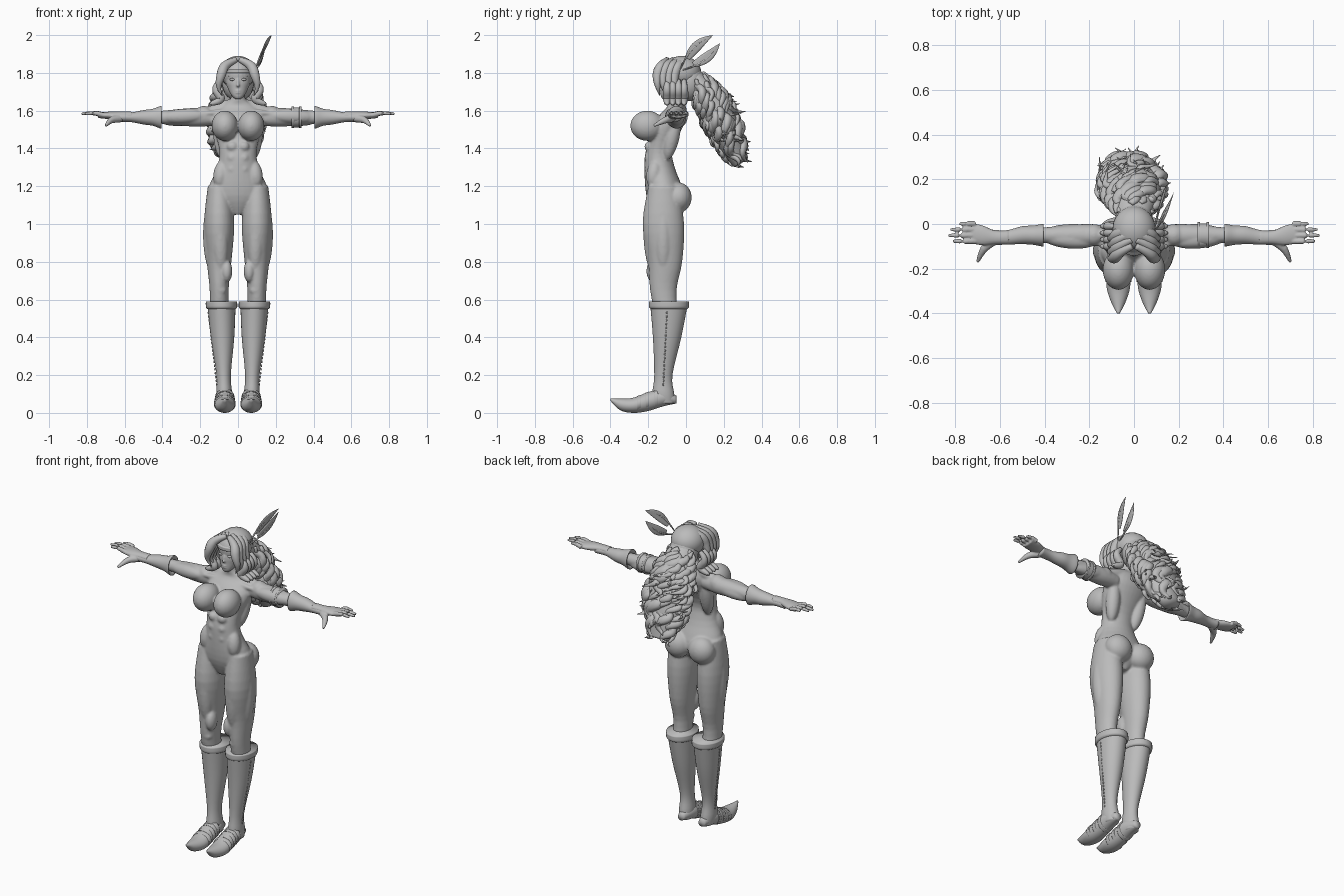
import bpy, bmesh, math, random
from mathutils import Vector, Matrix

if "Cube" in bpy.data.objects:
    bpy.data.objects.remove(bpy.data.objects["Cube"])
random.seed(7)

clay = bpy.data.materials.new("clay grey")
clay.use_nodes = True
clay.diffuse_color = (.5, .5, .5, 1)
clay.node_tree.nodes["Principled BSDF"].inputs["Base Color"].default_value = clay.diffuse_color

SIDE, BACK, UP = Matrix.Identity(3)
FRONT, DOWN = -BACK, -UP


def spline(rows, steps=4):
    """Catmull-Rom curve through rows of numbers."""
    rows = [Vector(row) for row in rows]
    result = []
    for i in range(len(rows) - 1):
        b, c = rows[i], rows[i + 1]
        a, d = rows[max(i - 1, 0)], rows[min(i + 2, len(rows) - 1)]
        for k in range(steps):
            t = k / steps
            result.append(b + ((c - a) * t + (a * 2 - b * 5 + c * 4 - d) * t * t
                               + (b * 3 - a - c * 3 + d) * t * t * t) / 2)
    return result + [rows[-1]]


def skin(mesh, rings, sides):
    """Close a surface over rings of (centre, u, v)."""
    loops = []
    for centre, u, v in rings:
        angles = [math.tau * k / sides for k in range(sides)]
        loops.append([mesh.verts.new(centre + u * math.cos(a) + v * math.sin(a)) for a in angles])
    for low, high in zip(loops, loops[1:]):
        for k in range(sides):
            mesh.faces.new((low[k - 1], low[k], high[k], high[k - 1]))
    mesh.faces.new(loops[0])
    mesh.faces.new(loops[-1])


def loft(mesh, axes, fixed, rows):
    """Rows hold position along the first axis, shift on the second axis,
    then the radii on the remaining axis and on the second axis."""
    along, shift = ["xyz".index(letter) for letter in axes]
    other = 3 - along - shift
    rings = []
    for position, offset, radius_other, radius_shift in spline(rows):
        centre, u, v = Vector(), Vector(), Vector()
        centre[along], centre[shift], centre[other] = position, offset, fixed
        u[other], v[shift] = radius_other, radius_shift
        rings.append((centre, u, v))
    skin(mesh, rings, 32)


def tube(mesh, points, radii, flat=1, side=SIDE):
    """Sweep an oval along a path; flat scales its radius along side."""
    path = spline([(*point, radius) for point, radius in zip(points, radii)])
    rings = []
    for i, row in enumerate(path):
        ahead, behind = path[min(i + 1, len(path) - 1)], path[max(i - 1, 0)]
        direction = (ahead - behind).to_3d().normalized()
        u = (side - direction * side.dot(direction)).normalized()
        rings.append((row.to_3d(), u * row[3] * flat, direction.cross(u) * row[3]))
    skin(mesh, rings, 10)


def strand(mesh, start, end, bulge, width, wave=Vector(), flat=1, side=BACK):
    """A tapered lock that bows along bulge and ripples along wave."""
    steps = [k / 8 for k in range(9)]
    points = [start.lerp(end, t) + bulge * math.sin(math.pi * t) + wave * math.sin(t * 9) for t in steps]
    radii = [width * math.sin(math.pi * (t * .8 + .18)) for t in steps]
    tube(mesh, points, radii, flat, side)


def blob(mesh, centre, *size):
    scale = Vector(size if len(size) == 3 else size * 3)
    place = Matrix.LocRotScale(Vector(centre), None, scale)
    bmesh.ops.create_uvsphere(mesh, u_segments=24, v_segments=16, radius=1, matrix=place)


def muscle(mesh, start, end, width):
    """A spindle between two landmarks."""
    turn = (end - start).to_track_quat("Z", "Y")
    scale = Vector((width, width, (end - start).length * .55))
    place = Matrix.LocRotScale(start.lerp(end, .5), turn, scale)
    bmesh.ops.create_uvsphere(mesh, u_segments=24, v_segments=16, radius=1, matrix=place)


def finish(mesh, name, mirror=True, voxel=0):
    bmesh.ops.recalc_face_normals(mesh, faces=mesh.faces)
    data = bpy.data.meshes.new(name)
    mesh.to_mesh(data)
    mesh.free()
    data.materials.append(clay)
    data.shade_smooth()
    part = bpy.data.objects.new(name, data)
    bpy.context.collection.objects.link(part)
    if mirror:
        part.modifiers.new("mirror", "MIRROR").use_mirror_merge = False
    if voxel:
        blend = part.modifiers.new("blend", "REMESH")
        blend.mode, blend.voxel_size, blend.use_smooth_shade = "VOXEL", voxel, True
        soften = part.modifiers.new("soften", "SMOOTH")
        soften.factor, soften.iterations = .5, 4


# Landmarks on the left half
arm_y, arm_z, leg_x = -.05, 1.565, .1
neck = Vector((0, arm_y, 1.65))
shoulder = Vector((.18, arm_y, arm_z))
elbow = Vector((.4, arm_y, arm_z))
waist = Vector((.08, -.13, 1.35))
hip = Vector((leg_x, -.12, 1.1))
knee = Vector((.09, -.12, .65))

# Body: trunk, legs and arms
body = bmesh.new()
loft(body, "zy", 0, [(1.05, -.12, .03, .05), (1.15, -.11, .16, .1), (1.3, -.14, .11, .08), (1.4, -.14, .1, .07),
                     (1.55, -.08, .14, .08), (1.62, -.05, .1, .05), (1.66, -.06, .04, .04), (1.72, -.06, .04, .04)])
loft(body, "zy", leg_x, [(1.2, -.12, .06, .08), (1, -.12, .08, .11), (.8, -.11, .065, .09),
                         (.65, -.12, .05, .07), (.5, -.1, .05, .06)])
loft(body, "xy", arm_z, [(x, arm_y, r, r) for x, r in ((.1, .04), (.2, .05), (.3, .045), (.4, .035), (.5, .03))])

# Muscles and curves of the body
blob(body, (.07, -.205, 1.52), .07, .09, .08)
blob(body, hip + BACK * .08 + UP * .04 - SIDE * .02, .08, .07, .08)
blob(body, shoulder + UP * .01, .05)
blob(body, knee + FRONT * .04, .03)
blob(body, knee + FRONT * .05 - SIDE * .03 + UP * .1, .03, .04, .06)
muscle(body, hip + FRONT * .07, knee + FRONT * .05 + UP * .1, .045)
muscle(body, hip + SIDE * .04, knee + SIDE * .04 + UP * .1, .05)
muscle(body, hip + BACK * .05, knee + BACK * .03, .05)
muscle(body, shoulder + FRONT * .03 + UP * .01, elbow + FRONT * .01, .04)
muscle(body, shoulder + BACK * .02, elbow + BACK * .01 + DOWN * .02, .035)
muscle(body, neck + BACK * .01, shoulder + UP * .02, .03)
muscle(body, neck + FRONT * .04 + DOWN * .05, shoulder + FRONT * .04 + UP * .02, .015)
muscle(body, shoulder - SIDE * .08, waist + BACK * .03, .04)
muscle(body, waist + FRONT * .03 + DOWN * .02, hip + FRONT * .06 + UP * .1, .04)
for row in range(3):
    blob(body, waist + FRONT * .065 - SIDE * .05 + UP * (row - 1) * .06, .03, .025, .028)
finish(body, "body", voxel=.007)

# Hands with four fingers and a forward thumb
hands = bmesh.new()
loft(hands, "xy", 1.575, [(.56, -.06, .02, .03), (.62, -.06, .02, .03), (.68, arm_y, .02, .045), (.74, -.04, .014, .045)])
for finger, reach in enumerate((.07, .09, .08, .04)):
    root = Vector((.71, finger * .026 - .077, 1.577))
    tip = root + SIDE * (reach + .03)
    tube(hands, (root, root.lerp(tip, .5) + UP * .01, tip + UP * .006), (.013, .012, .007))
wrist = Vector((.62, -.07, 1.56))
tube(hands, (wrist, wrist + Vector((.05, -.04, -.01)), wrist + Vector((.08, -.1, -.04))), (.022, .018, .007), side=UP)
finish(hands, "hands", voxel=.004)

# Flared gauntlets
gauntlets = bmesh.new()
loft(gauntlets, "xy", arm_z, [(.42, arm_y, .03, .03), (.405, arm_y, .06, .05), (.45, arm_y, .045, .043),
                              (.5, arm_y, .038, .04), (.57, -.06, .025, .032), (.64, -.06, .025, .035)])
finish(gauntlets, "gauntlets")

# Armband with two raised rims, left arm only
armband = bmesh.new()
for x, half, radius in ((.29, .006, .058), (.31, .02, .053), (.33, .006, .058)):
    loft(armband, "xy", arm_z, [(x + end * half, arm_y, radius, radius) for end in (-1, 1)])
finish(armband, "armband", mirror=False)

# Boots with cuff and side stitching, leaning outward as they rise
boots = bmesh.new()
foot_x = .07
loft(boots, "zy", foot_x, [(.58, -.09, .075, .1), (.4, -.1, .062, .075), (.2, -.12, .038, .048),
                           (.1, -.12, .042, .058), (.05, -.11, .035, .05)])
loft(boots, "zy", foot_x, [(.55, -.09, .075, .095), (.56, -.09, .083, .105), (.59, -.09, .083, .105)])
for k in range(20):
    rise = k / 20
    blob(boots, (foot_x + .038 + rise * .035, -.12 + rise * .02, .15 + rise * .4), .004, .004, .007)
for vert in boots.verts:
    vert.co.x += vert.co.z * .03
finish(boots, "boots")

# Pointed shoes with straps over the instep
shoes = bmesh.new()
loft(shoes, "yz", foot_x, [(arm_y, .07, .02, .02), (-.12, .08, .045, .045), (-.2, .06, .05, .05),
                           (-.28, .04, .053, .04), (-.35, .045, .032, .03), (-.4, .07, .006, .006)])
finish(shoes, "shoes")
straps = bmesh.new()
for k in range(3):
    y, z = -.16 - k * .045, .075 - k * .013
    loft(straps, "yz", foot_x, [(y + shift, z + shift / 3, .052 + k * .003, .053 - k * .005) for shift in (-.01, .01)])
finish(straps, "shoe_straps")

# Head and face
head = bmesh.new()
blob(head, (0, -.045, 1.79), .08, .09, .085)
loft(head, "zy", 0, [(1.662, -.11, .015, .016), (1.68, -.1, .034, .034), (1.72, -.08, .055, .055),
                     (1.76, -.07, .066, .064), (1.84, -.06, .06, .055)])
nose = Vector((0, -.138, 1.735))
muscle(head, nose, nose + UP * .04 + BACK * .01, .008)
blob(head, nose, .009, .012, .01)
for drop in (.03, .04):
    blob(head, nose + DOWN * drop + BACK * .007, .016, .009, .005)
finish(head, "head", voxel=.004)
features = bmesh.new()
eye = nose + Vector((.03, .012, .03))
blob(features, eye, .015, .007, .007)
strand(features, eye + UP * .015 - SIDE * .02, eye + UP * .017 + SIDE * .02 + BACK * .01, UP * .006, .004)
finish(features, "eyes_and_brows")
headband = bmesh.new()
loft(headband, "zy", 0, [(z, -.045, .087, .097) for z in (1.8, 1.82)])
finish(headband, "headband", mirror=False)

# Hair around the face: cap, parted fringe and curling side locks
crown = bmesh.new()
blob(crown, (0, -.022, 1.803), .096, .102, .087)
blob(crown, (0, .02, 1.75), .085, .075, .1)
for k in range(4):
    back = BACK * k * .03
    strand(crown, Vector((.01, -.1, 1.87)) + back, Vector((.08, -.14, 1.68)) + back,
           SIDE * .05 + FRONT * .03 + UP * .02, .027, SIDE * .008)
    strand(crown, Vector((.09, -.1, 1.76)) + back, Vector((.13, -.1, 1.63)) + back,
           DOWN * .03, .023, SIDE * .02)
finish(crown, "crown_hair")

# Long curly hair sweeping out behind
LENGTH, OUT = 60, BACK * .85 + UP * .5


def hair_point(t, angle, reach):
    """Point on the swept bundle, at reach times its radius."""
    swell = math.sin(math.pi * min(t, 1))
    centre = Vector((-.02 * t, .02 + .27 * t ** .8, 1.8 - .48 * t))
    return (centre + SIDE * (math.cos(angle) * reach * (.06 + .07 * swell))
            + OUT * (math.sin(angle) * reach * (.04 + .05 * swell)))


mass = bmesh.new()
rings = []
for k in range(LENGTH + 1):
    t = k / LENGTH
    centre = hair_point(t, 0, 0)
    rings.append((centre, hair_point(t, 0, 1) - centre, hair_point(t, math.pi / 2, 1) - centre))
skin(mass, rings, 32)
finish(mass, "hair_mass", mirror=False)

curls = bmesh.new()
for lock in range(95):
    begin, around, phase = random.uniform(.04, .75), random.uniform(0, math.tau), random.uniform(0, 6)
    width, flare = random.uniform(.018, .032), random.uniform(.05, .4)
    points, radii = [], []
    for k in range(10):
        t = k / 9
        ripple = math.sin(t * 9 + phase)
        points.append(hair_point(begin + .3 * t, around + .3 * math.cos(t * 8 + phase),
                                 .92 + .13 * ripple + flare * t ** 3))
        radii.append(width * math.sin(math.pi * (t * .8 + .18)))
    points[-1] += SIDE * random.uniform(-.03, .03) + OUT * .02
    tube(curls, points, radii, .75, OUT)
finish(curls, "hair_curls", mirror=False)

# Two feathers tucked in on the left side of the head
root = Vector((.088, -.035, 1.81))
for name, tip, bend in (("front_feather", (.178, .14, 1.998), .02), ("rear_feather", (.15, .178, 1.955), -.02)):
    feather = bmesh.new()
    bow = (UP + FRONT) * bend
    strand(feather, root.lerp(Vector(tip), .3) + bow / 2, Vector(tip), bow / 2, .028, flat=.12, side=SIDE)
    strand(feather, root, Vector(tip), bow, .005, side=SIDE)
    finish(feather, name, mirror=False)
